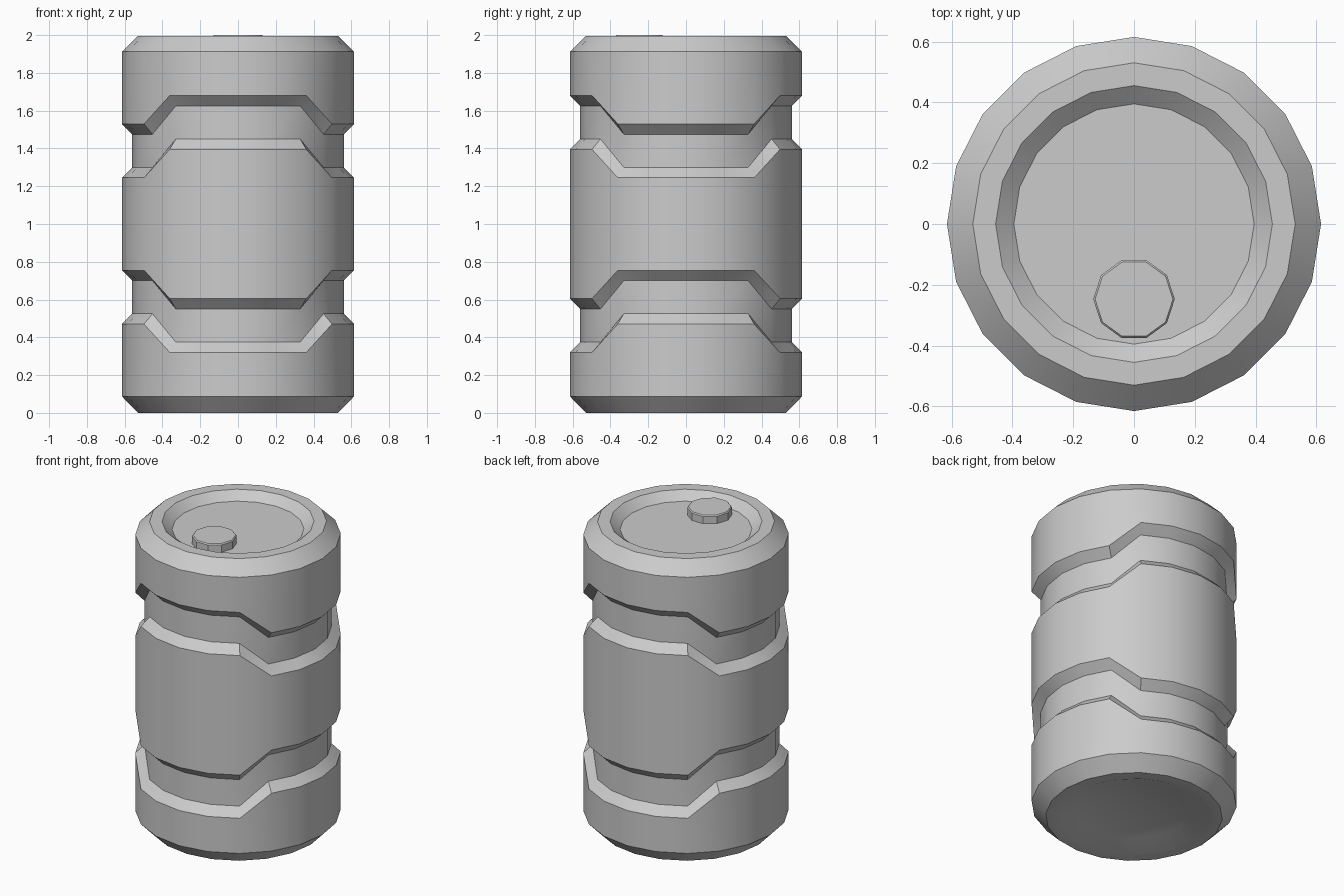
import bpy
from math import cos, sin, pi, radians

if "Cube" in bpy.data.objects:
    bpy.data.objects.remove(bpy.data.objects["Cube"])


def lathe(name, profile, sides, center=(0, 0), shift=lambda i: 0.0):
    """Closed lathe of (radius, z, zigzag weight) rings, listed bottom to top."""
    verts, faces = [], []
    for r, z, w in profile:
        for i in range(sides):
            a = 2 * pi * i / sides
            verts.append((center[0] + r * cos(a), center[1] + r * sin(a), z + w * shift(i)))
    for k in range(len(profile) - 1):
        for i in range(sides):
            j = (i + 1) % sides
            a, b = k * sides, (k + 1) * sides
            faces.append((a + i, a + j, b + j, b + i))
    faces.append(tuple(reversed(range(sides))))
    faces.append(tuple(range(len(verts) - sides, len(verts))))
    mesh = bpy.data.meshes.new(name)
    mesh.from_pydata(verts, [], faces)
    mesh.update()
    obj = bpy.data.objects.new(name, mesh)
    bpy.context.collection.objects.link(obj)
    bpy.ops.object.select_all(action='DESELECT')
    obj.select_set(True)
    bpy.context.view_layer.objects.active = obj
    bpy.ops.object.shade_smooth_by_angle(angle=radians(30))
    return obj


# Barrel body: two zigzag grooves, mirrored about mid height
R, FLOOR = 0.615, 0.56
upper = [(R, 1.32, 1), (FLOOR, 1.375, 1), (FLOOR, 1.55, 1), (R, 1.605, 1), (R, 1.912, 0), (0.53, 1.996, 0)]
lower = [(r, 2 - z, -w) for r, z, w in reversed(upper)]
lower[0] = (0.53, 0, 0)
bottom_recess = [(0.34, 0.045, 0), (0.455, 0, 0)]
top_recess = [(0.455, 1.996, 0), (0.395, 1.945, 0)]
lathe("barrel_body", bottom_recess + lower + upper + top_recess, 20,
      shift=lambda i: 0.075 if abs(i % 10 - 5) <= 2 else -0.075)

# Filler cap in the lid recess
lathe("filler_cap", [(0.134, 1.94, 0), (0.134, 1.993, 0), (0.128, 2.0, 0)], 10, center=(0, -0.247))
